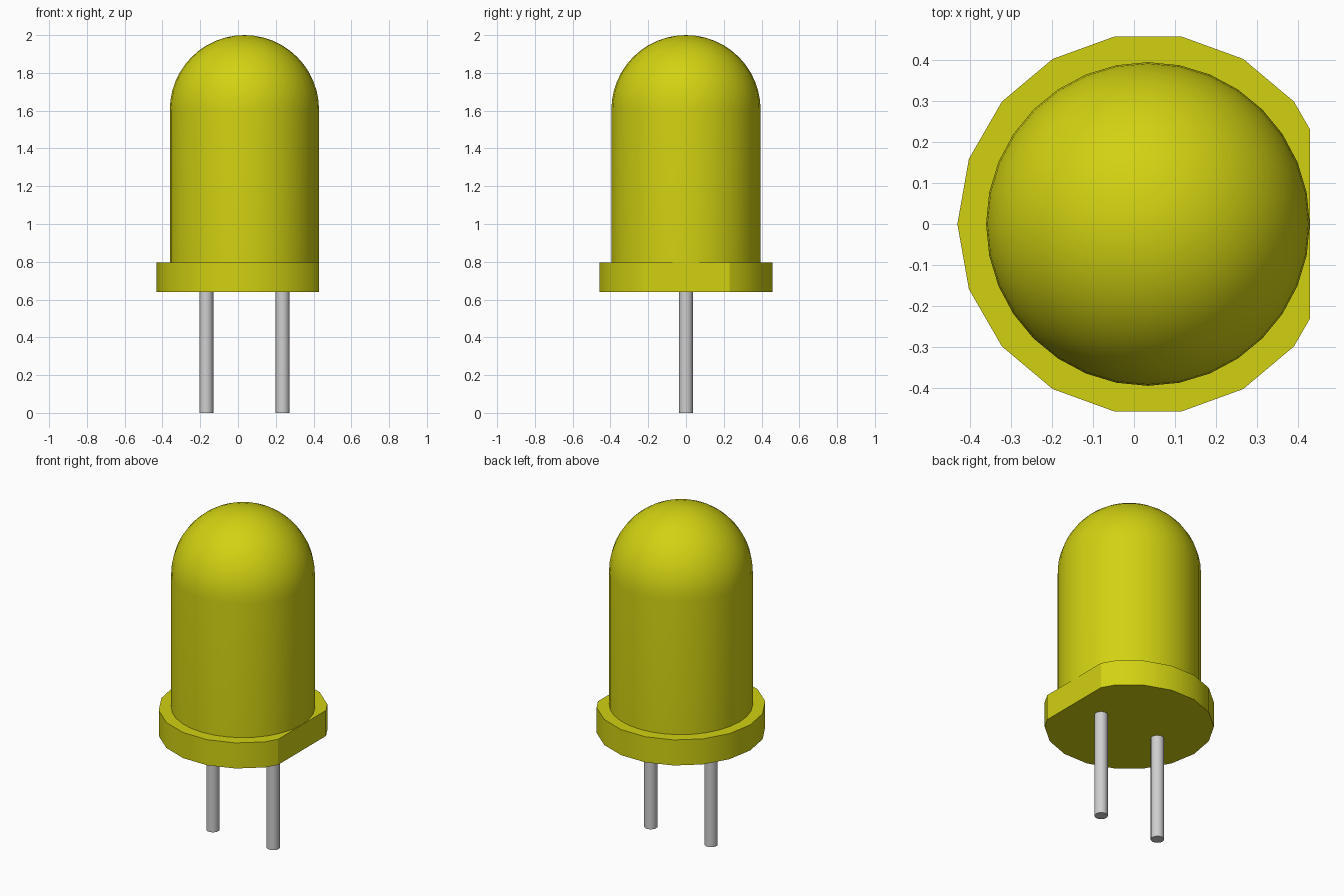
import bpy, bmesh, math

cube = bpy.data.objects.get("Cube")
if cube:
    bpy.data.objects.remove(cube, do_unlink=True)

AXIS_X = 0.034          # lens axis; the flat on the rim shifts it off centre
FLAT_X = 0.43           # trimmed side of the rim
RIM_BOTTOM, RIM_TOP = 0.64, 0.795
LENS_R = 0.395


def make_material(name, color):
    mat = bpy.data.materials.new(name)
    mat.use_nodes = True
    mat.diffuse_color = color
    mat.node_tree.nodes["Principled BSDF"].inputs["Base Color"].default_value = color
    return mat


yellow = make_material("yellow plastic", (0.64, 0.64, 0.006, 1))
silver = make_material("silver metal", (0.62, 0.62, 0.62, 1))


def lathe(x, profile, sides):
    """Spin a (radius, height) profile around a vertical axis at x."""
    bm = bmesh.new()
    verts = [bm.verts.new((x + r, 0, z)) for r, z in profile]
    edges = [bm.edges.new(pair) for pair in zip(verts, verts[1:])]
    bmesh.ops.spin(bm, geom=verts + edges, cent=(x, 0, 0), axis=(0, 0, 1),
                   angle=math.tau, steps=sides)
    bmesh.ops.remove_doubles(bm, verts=bm.verts, dist=0.0005)
    return bm


def rod(x, radius, bottom, top, sides):
    return lathe(x, [(0, bottom), (radius, bottom), (radius, top), (0, top)], sides)


def finish(name, bm, mat):
    bmesh.ops.recalc_face_normals(bm, faces=bm.faces)
    mesh = bpy.data.meshes.new(name)
    bm.to_mesh(mesh)
    bm.free()
    mesh.materials.append(mat)
    obj = bpy.data.objects.new(name, mesh)
    bpy.context.collection.objects.link(obj)
    bpy.ops.object.select_all(action="DESELECT")
    obj.select_set(True)
    bpy.context.view_layer.objects.active = obj
    bpy.ops.object.shade_smooth_by_angle(angle=math.radians(30))


# Lens: straight wall with a hemispherical dome
dome_z = 2 - LENS_R
profile = [(0, RIM_TOP - 0.05), (LENS_R, RIM_TOP - 0.05)]
steps = 12
for i in range(steps):
    a = math.pi / 2 * i / steps
    profile.append((LENS_R * math.cos(a), dome_z + LENS_R * math.sin(a)))
profile.append((0, 2))
finish("lens", lathe(AXIS_X, profile, 32), yellow)

# Rim: faceted disc with one side trimmed flat
bm = rod(AXIS_X, 0.465, RIM_BOTTOM, RIM_TOP, 18)
bmesh.ops.bisect_plane(bm, geom=bm.verts[:] + bm.edges[:] + bm.faces[:],
                       plane_co=(FLAT_X, 0, 0), plane_no=(1, 0, 0),
                       clear_outer=True)
bmesh.ops.holes_fill(bm, edges=[e for e in bm.edges if e.is_boundary])
finish("rim", bm, yellow)

# Wire legs
for name, side in (("left_leg", 1), ("right_leg", -1)):
    finish(name, rod(AXIS_X + 0.202 * side, 0.037, 0, RIM_BOTTOM + 0.02, 16), silver)
